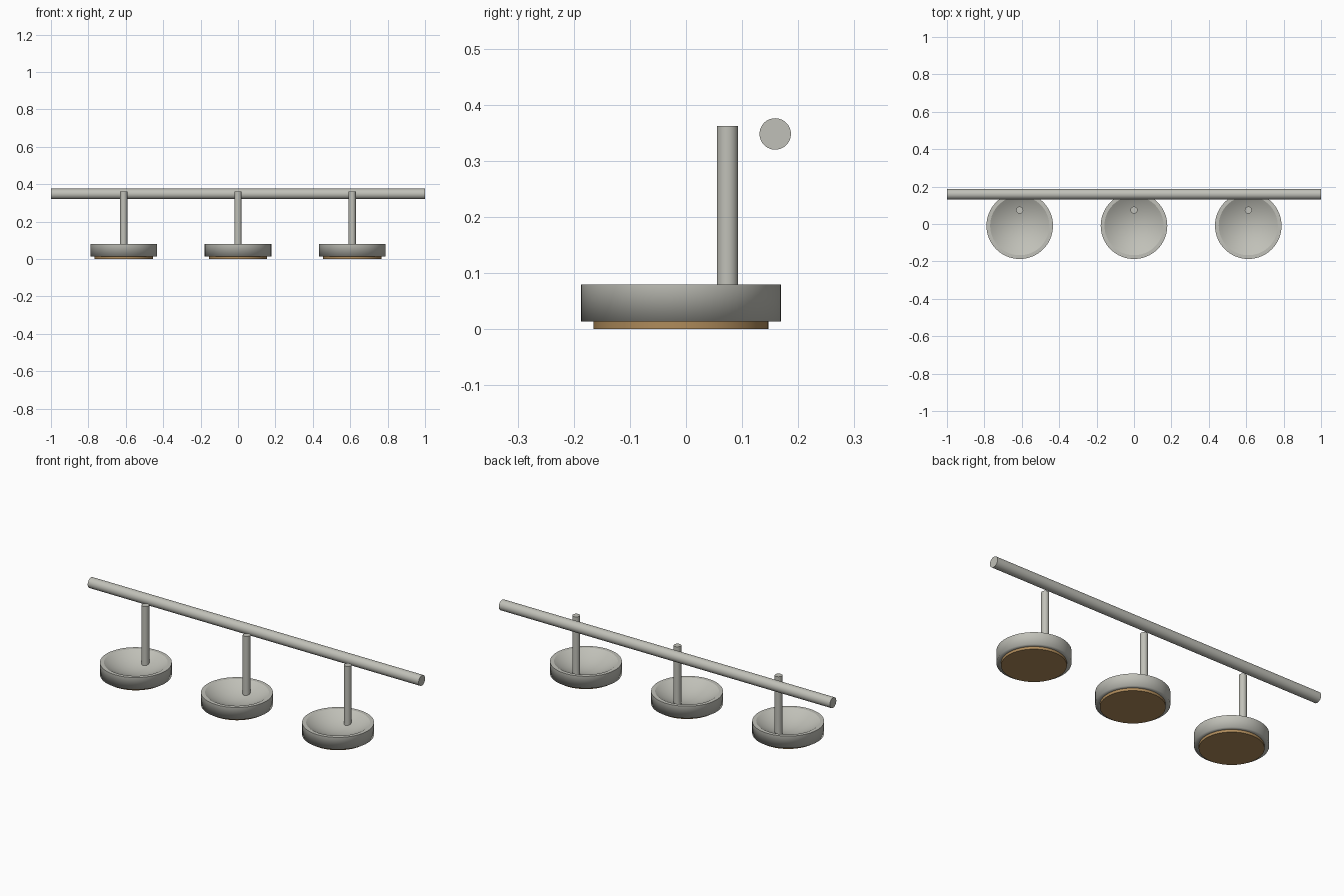
import bpy, bmesh, math

if "Cube" in bpy.data.objects:
    bpy.data.objects.remove(bpy.data.objects["Cube"])


def material(name, rgb):
    m = bpy.data.materials.new(name)
    m.diffuse_color = (*rgb, 1)
    m.use_nodes = True
    m.node_tree.nodes["Principled BSDF"].inputs["Base Color"].default_value = m.diffuse_color
    return m


GREY = material("warm grey metal", (0.53, 0.53, 0.48))
BROWN = material("tan diffuser", (0.43, 0.26, 0.105))
SEG = 64


def lathe(name, profile, loc, mat, sharp_rings=()):
    """Spin a (radius, z) profile round z; rings listed in sharp_rings stay crisp."""
    bm = bmesh.new()
    rings = []
    for r, z in profile:
        if r == 0:
            rings.append([bm.verts.new((0, 0, z))] * SEG)
        else:
            rings.append([bm.verts.new((r * math.cos(2 * math.pi * i / SEG),
                                        r * math.sin(2 * math.pi * i / SEG), z))
                          for i in range(SEG)])
    for a, b in zip(rings, rings[1:]):
        for i in range(SEG):
            j = (i + 1) % SEG
            quad = list(dict.fromkeys((a[i], a[j], b[j], b[i])))
            bm.faces.new(quad).smooth = True
    for k in sharp_rings:
        for i in range(SEG):
            bm.edges.get((rings[k][i], rings[k][(i + 1) % SEG])).smooth = False
    bmesh.ops.recalc_face_normals(bm, faces=bm.faces)
    me = bpy.data.meshes.new(name)
    bm.to_mesh(me)
    bm.free()
    me.materials.append(mat)
    ob = bpy.data.objects.new(name, me)
    ob.location = loc
    bpy.context.collection.objects.link(ob)
    return ob


def rod(name, r, length, loc, mat):
    """Capped cylinder with crisp end edges, starting at loc and rising along z."""
    return lathe(name, [(0, 0), (r, 0), (r, length), (0, length)], loc, mat, (1, 2))


# long horizontal bar along x
bar = rod("mounting_bar", 0.028, 2.0, (-1, 0.159, 0.348), GREY)
bar.rotation_euler = (0, math.pi / 2, 0)

# dish profile: soft lower edge, flat rim, shallow hollow
hollow = [(0.158 * (1 - k / 10), 0.03 + 0.05 * (1 - k / 10) ** 2) for k in range(10)]
dish = [(0, 0.014), (0.155, 0.014), (0.178, 0.014), (0.178, 0.08)] + hollow + [(0, 0.03)]

# three lamp heads with stems
for side, x in (("left", -0.611), ("middle", 0), ("right", 0.611)):
    lathe(f"{side}_dish", dish, (x, -0.009, 0), GREY, (1, 3, 4))
    rod(f"{side}_diffuser", 0.156, 0.016, (x, -0.009, 0), BROWN)
    rod(f"{side}_stem", 0.019, 0.332, (x, 0.074, 0.03), GREY)
